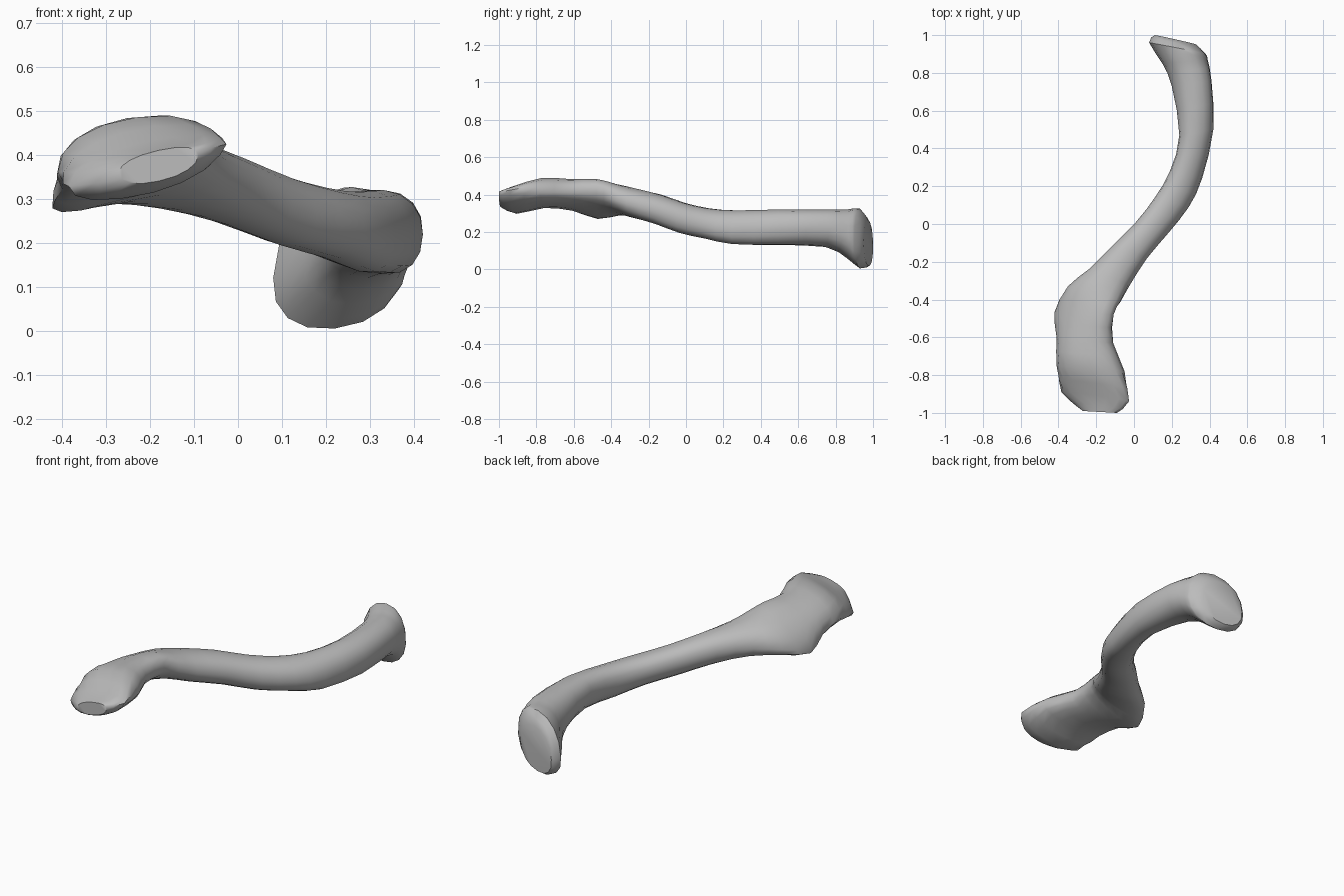
import bpy
import bmesh
from math import cos, sin, pi, copysign
from mathutils import Vector

cube = bpy.data.objects.get("Cube")
if cube:
    bpy.data.objects.remove(cube, do_unlink=True)

SIDES = 16
UNIT = 0.01

# Cross-sections from the flat outer end to the flared inner end, in hundredths:
# one edge (x, y, z), other edge (x, y, z), rise, drop, sideways lean
SECTIONS = [
    (-27, -99, 36, -9, -100, 40, 3, 4, 0),
    (-37, -89, 36, -4, -94, 40, 6, 8, 6),
    (-41, -75, 36, -5, -78, 41, 10, 5, 0),
    (-41, -60, 34, -11, -63, 41, 10, 5, 0),
    (-42, -47, 30, -11, -48, 40, 12, 6, 3),
    (-35, -33, 33, -7, -41, 38, 10, 6, 2),
    (-24, -24, 34, -2, -32, 35, 9, 7, 0),
    (-11, -11, 33, 7, -18, 31, 8, 8, 0),
    (1, 1, 29, 18, -5, 26, 8, 8, 0),
    (11, 14, 26, 29, 9, 23, 8, 8, 0),
    (19, 28, 24, 36, 24, 21, 9, 9, 0),
    (24, 47, 24, 42, 50, 22, 9, 10, 0),
    (20, 73, 21, 41, 76, 21, 11, 9, 1),
    (15, 85, 17, 39, 87, 17, 15, 11, 1),
    (8, 96, 12, 38, 90, 15, 19, 13, 1),
    (11, 100, 12, 33, 95, 14, 13, 11, 1),
]


def rounded(value, power=0.9):
    """Push a circle coordinate slightly toward a rounded box."""
    return copysign(abs(value) ** power, value)


def refine(sections):
    """Insert a smoothly curved section halfway along each span."""
    result = [sections[0]]
    last = len(sections) - 1
    for i in range(last):
        before, after = sections[max(i - 1, 0)], sections[min(i + 2, last)]
        start, end = sections[i], sections[i + 1]
        middle = [(b + c) / 2 + (b + c - a - d) / 16
                  for a, b, c, d in zip(before, start, end, after)]
        result += [middle, end]
    return result


def section_ring(bm, section):
    """Add one closed ring of vertices for a cross-section."""
    edge_a = Vector(section[:3]) * UNIT
    edge_b = Vector(section[3:6]) * UNIT
    rise, drop, lean = (value * UNIT for value in section[6:])
    centre = (edge_a + edge_b) / 2
    across = (edge_b - edge_a) / 2
    ring = []
    for i in range(SIDES):
        angle = 2 * pi * i / SIDES
        side, up = rounded(cos(angle)), rounded(sin(angle))
        height = rise if up > 0 else drop
        offset = Vector((lean * up, 0, height * up))
        ring.append(bm.verts.new(centre + across * side + offset))
    return ring


def loft(name, sections, material):
    """Skin the cross-sections into one closed body."""
    bm = bmesh.new()
    rings = [section_ring(bm, section) for section in sections]
    for near, far in zip(rings, rings[1:]):
        for i in range(SIDES):
            j = (i + 1) % SIDES
            bm.faces.new((near[i], near[j], far[j], far[i]))
    bm.faces.new(rings[0])
    bm.faces.new(rings[-1])
    bmesh.ops.recalc_face_normals(bm, faces=bm.faces)
    mesh = bpy.data.meshes.new(name)
    bm.to_mesh(mesh)
    bm.free()
    mesh.materials.append(material)
    obj = bpy.data.objects.new(name, mesh)
    bpy.context.collection.objects.link(obj)
    return obj


# Plain grey bone
grey = bpy.data.materials.new("bone grey")
grey.use_nodes = True
colour = (0.5, 0.5, 0.5, 1)
grey.diffuse_color = colour
grey.node_tree.nodes["Principled BSDF"].inputs["Base Color"].default_value = colour

# S-shaped collar bone
bone = loft("collar_bone", refine(SECTIONS), grey)
bpy.ops.object.select_all(action="DESELECT")
bone.select_set(True)
bpy.context.view_layer.objects.active = bone
bpy.ops.object.shade_smooth_by_angle(angle=pi / 4)
